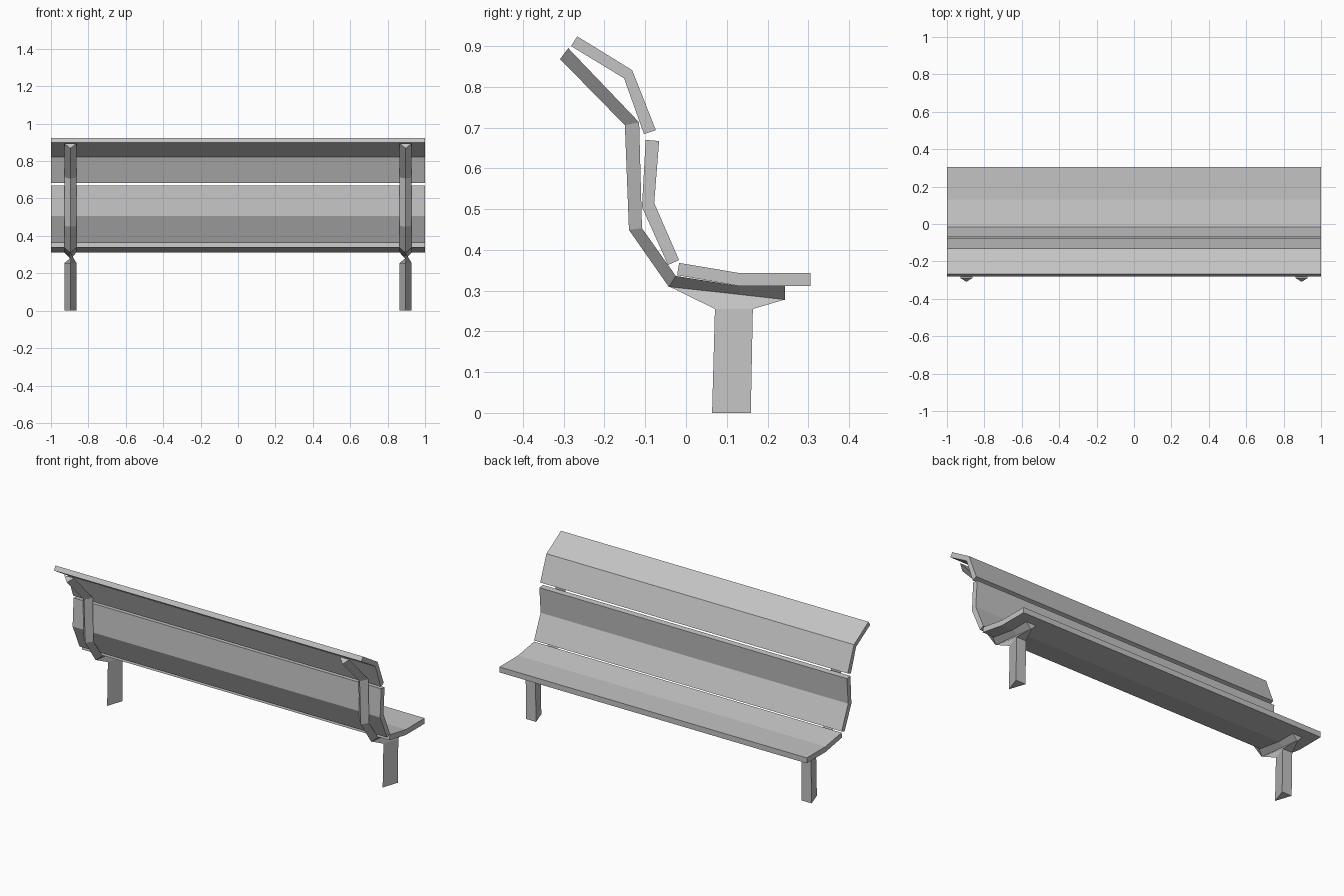
import bpy, bmesh

cube = bpy.data.objects.get("Cube")
if cube:
    bpy.data.objects.remove(cube, do_unlink=True)

grey = bpy.data.materials.new("light_grey")
grey.use_nodes = True
colour = (0.55, 0.55, 0.55, 1)
grey.diffuse_color = colour
grey.node_tree.nodes["Principled BSDF"].inputs["Base Color"].default_value = colour


def loft(name, rings):
    """Join matching rings of points with flat faces and cap both ends."""
    bm = bmesh.new()
    loops = [[bm.verts.new(p) for p in ring] for ring in rings]
    count = len(loops[0])
    for a, b in zip(loops, loops[1:]):
        for i in range(count):
            j = (i + 1) % count
            bm.faces.new((a[i], a[j], b[j], b[i]))
    bm.faces.new(loops[0][::-1])
    bm.faces.new(loops[-1])
    bmesh.ops.recalc_face_normals(bm, faces=bm.faces)
    mesh = bpy.data.meshes.new(name)
    bm.to_mesh(mesh)
    bm.free()
    mesh.materials.append(grey)
    obj = bpy.data.objects.new(name, mesh)
    bpy.context.collection.objects.link(obj)
    return obj


def plank(name, profile):
    """Full-width bent board from a (y, z) outline."""
    loft(name, [[(x, y, z) for y, z in profile] for x in (-1, 1)])


def wedge(x, flat, ridge, half=0.032):
    """Triangular section: flat side forward, ridge behind."""
    return [(x - half, *flat), (x + half, *flat), (x, *ridge)]


# Bent boards
plank("seat", [(-.017, .368), (.132, .343), (.306, .343),
               (.306, .311), (.132, .311), (-.022, .338)])
plank("lower_backrest", [(-.017, .375), (-.078, .515), (-.066, .667),
                         (-.099, .67), (-.108, .505), (-.044, .363)])
plank("upper_backrest", [(-.074, .694), (-.132, .841), (-.267, .924),
                         (-.282, .9), (-.152, .821), (-.103, .684)])

# Support path as pairs of flat-side and ridge points
support = [((-.289, .895), (-.309, .868)),
           ((-.115, .713), (-.15, .706)),
           ((-.108, .453), (-.14, .449)),
           ((-.025, .336), (-.042, .309)),
           ((.132, .311), (.13, .289)),
           ((.243, .311), (.243, .277))]

for side, x in (("right", -.896), ("left", .896)):
    loft(side + "_support", [wedge(x, f, r) for f, r in support])
    # Leg flares into the underside of the support
    loft(side + "_leg", [wedge(x, (.159, 0), (.064, 0)),
                         wedge(x, (.164, .255), (.071, .255)),
                         wedge(x, (.242, .278), (-.041, .31), .004)])
